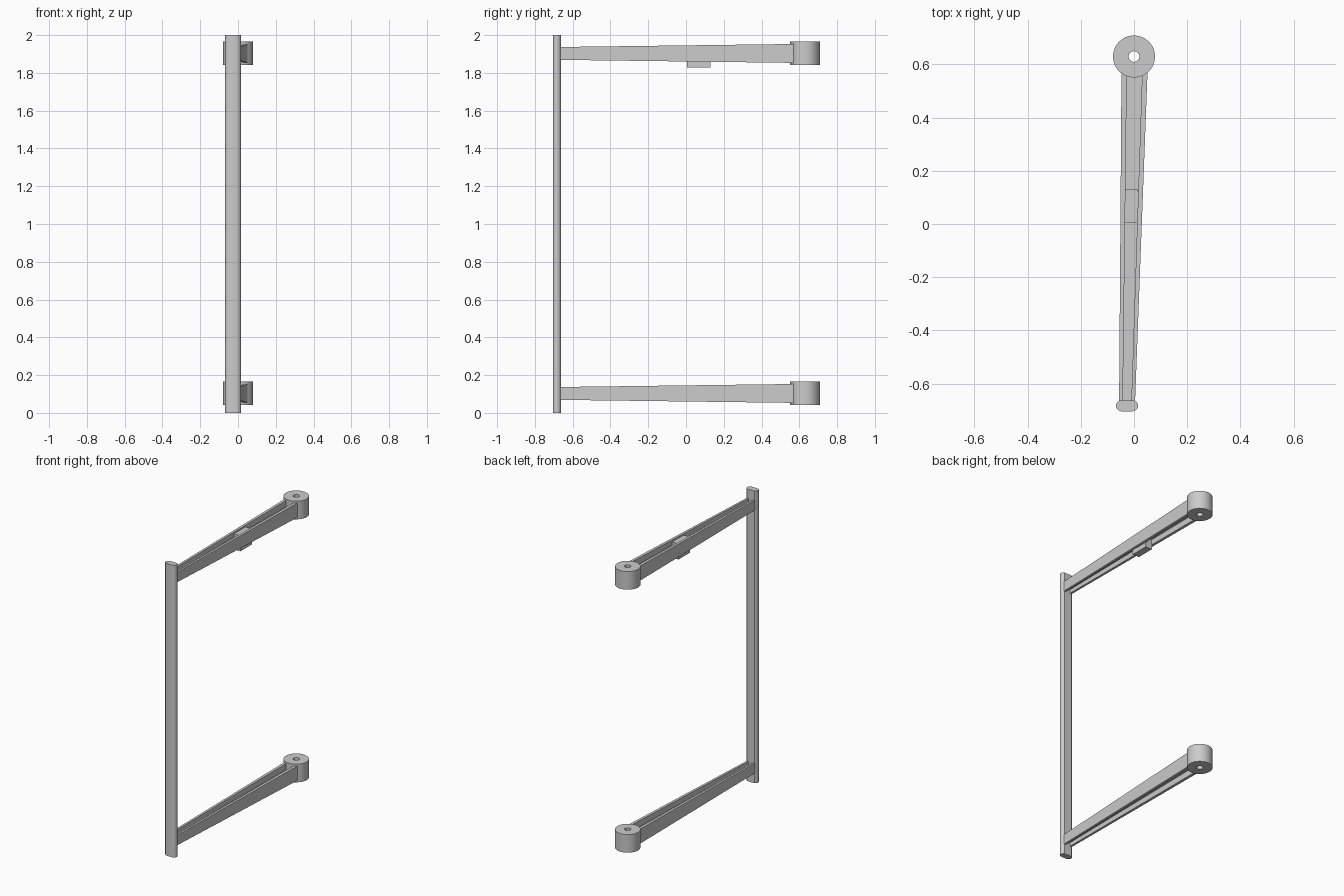
import bpy, bmesh, math

if "Cube" in bpy.data.objects:
    bpy.data.objects.remove(bpy.data.objects["Cube"])


def prism(name, rings, smooth=False):
    """Closed solid lofted through rings of matching 3D points."""
    bm = bmesh.new()
    loops = [[bm.verts.new(p) for p in ring] for ring in rings]
    n = len(loops[0])
    for a, b in zip(loops, loops[1:]):
        for i in range(n):
            j = (i + 1) % n
            bm.faces.new((a[i], a[j], b[j], b[i]))
    bm.faces.new(loops[0])
    bm.faces.new(loops[-1])
    bmesh.ops.recalc_face_normals(bm, faces=bm.faces[:])
    return finish(name, bm, smooth)


def finish(name, bm, smooth):
    mesh = bpy.data.meshes.new(name)
    bm.to_mesh(mesh)
    bm.free()
    ob = bpy.data.objects.new(name, mesh)
    bpy.context.collection.objects.link(ob)
    if smooth:
        bpy.ops.object.select_all(action='DESELECT')
        bpy.context.view_layer.objects.active = ob
        ob.select_set(True)
        bpy.ops.object.shade_smooth_by_angle(angle=math.radians(30))
    return ob


def hub(name, cy, z0, z1, r_out, r_in, n=48):
    """Tube with flat ends, the pivot boss at the end of an arm."""
    bm = bmesh.new()
    section = [(r_in, z0), (r_out, z0), (r_out, z1), (r_in, z1)]
    loops = []
    for i in range(n):
        a = 2 * math.pi * i / n
        loops.append([bm.verts.new((r * math.cos(a), cy + r * math.sin(a), z))
                      for r, z in section])
    for i in range(n):
        a, b = loops[i], loops[(i + 1) % n]
        for k in range(4):
            m = (k + 1) % 4
            bm.faces.new((a[k], b[k], b[m], a[m]))
    bmesh.ops.recalc_face_normals(bm, faces=bm.faces[:])
    return finish(name, bm, True)


def h_section(y, x0, x1, t, half, zc, web):
    """H-shaped cross-section: two upright flanges joined by a web."""
    a, b = x0 + t, x1 - t
    pts = [(x0, -half), (a, -half), (a, -web), (b, -web), (b, -half), (x1, -half),
           (x1, half), (b, half), (b, web), (a, web), (a, half), (x0, half)]
    return [(x, y, zc + z) for x, z in pts]


# Upright bar with rounded front and flat back
cx, hw = -0.026, 0.042
half = [(0.027, -0.663), (0.036, -0.669), (0.041, -0.678), (hw, -0.686),
        (0.039, -0.694), (0.032, -0.701), (0.020, -0.705)]
profile = [(cx + x, y) for x, y in half] + [(cx - x, y) for x, y in reversed(half)]
prism("upright_bar", [[(x, y, z) for x, y in profile] for z in (0, 2)], smooth=True)

# Two tapered arms, each with a pivot hub
for label, zc in (("lower", 0.103), ("upper", 1.903)):
    prism(label + "_arm", [
        h_section(-0.668, -0.056, 0.004, 0.014, 0.034, zc, 0.008),
        h_section(0.575, -0.047, 0.051, 0.020, 0.050, zc, 0.008)])
    hub(label + "_hub", 0.63, zc - 0.062, zc + 0.062, 0.079, 0.02)

# Stop block set into the upper arm
block = [(-0.034, 0.005), (0.015, 0.005), (0.015, 0.13), (-0.034, 0.13)]
prism("stop_block", [[(x, y, z) for x, y in block] for z in (1.828, 1.935)])
